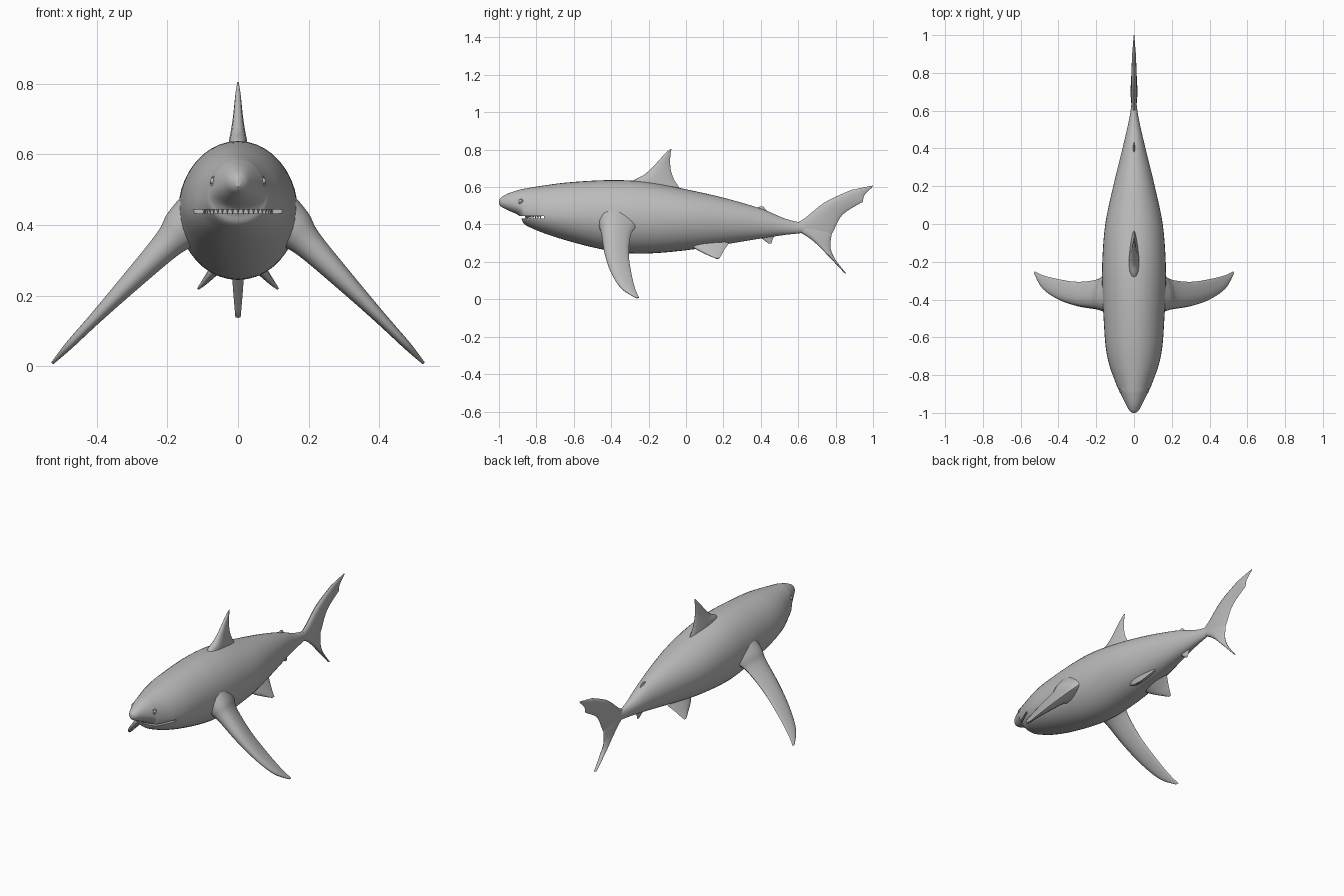
import bpy, bmesh, math
from mathutils import Vector

if "Cube" in bpy.data.objects:
    bpy.data.objects.remove(bpy.data.objects["Cube"])

skin = bpy.data.materials.new("grey skin")
skin.diffuse_color = (0.5, 0.5, 0.5, 1)
skin.use_nodes = True
skin.node_tree.nodes["Principled BSDF"].inputs["Base Color"].default_value = skin.diffuse_color


def spline(rows, steps):
    """Smooth interpolation through rows of numbers (Catmull-Rom)."""
    out = []
    for i in range(len(rows) - 1):
        p0, p1 = rows[max(i - 1, 0)], rows[i]
        p2, p3 = rows[i + 1], rows[min(i + 2, len(rows) - 1)]
        for s in range(steps):
            t = s / steps
            out.append([b + 0.5 * t * (c - a + t * (2*a - 5*b + 4*c - d + t * (3*(b - c) + d - a)))
                        for a, b, c, d in zip(p0, p1, p2, p3)])
    return out + [list(rows[-1])]


def finish(name, bm, angle=50):
    bmesh.ops.recalc_face_normals(bm, faces=bm.faces)
    me = bpy.data.meshes.new(name)
    bm.to_mesh(me)
    bm.free()
    ob = bpy.data.objects.new(name, me)
    bpy.context.collection.objects.link(ob)
    me.materials.append(skin)
    smooth(ob, angle)
    return ob


def smooth(ob, angle):
    bpy.ops.object.select_all(action='DESELECT')
    bpy.context.view_layer.objects.active = ob
    ob.select_set(True)
    bpy.ops.object.shade_smooth_by_angle(angle=math.radians(angle))


def loft(name, rings, angle=50):
    bm = bmesh.new()
    loops = [[bm.verts.new(p) for p in ring] for ring in rings]
    n = len(loops[0])
    for a, b in zip(loops, loops[1:]):
        for i in range(n):
            bm.faces.new((a[i], a[(i + 1) % n], b[(i + 1) % n], b[i]))
    bm.faces.new(loops[0])
    bm.faces.new(loops[-1])
    return finish(name, bm, angle)


def fin(name, rows, mirrored=False):
    """rows: leading point xyz, trailing point xyz, half thickness."""
    for side in ((1, -1) if mirrored else (1,)):
        rings = []
        secs = spline(rows, 5)
        span = Vector(rows[-1][:3]) + Vector(rows[-1][3:6]) - Vector(rows[0][:3]) - Vector(rows[0][3:6])
        for r in secs:
            lead, trail = Vector(r[:3]), Vector(r[3:6])
            across = (trail - lead).cross(span).normalized() * max(r[6], 0.0015)
            ring = []
            for k in range(16):
                a = 2 * math.pi * k / 16
                u = (1 - math.cos(a)) / 2
                p = lead.lerp(trail, u) + across * math.sin(a) * (1.25 - 0.75 * u)
                ring.append((p.x * side, p.y, p.z))
            rings.append(ring)
        label = name if not mirrored else ("right_" if side > 0 else "left_") + name
        loft(label, rings)


# Body: y, bottom, widest height, top, half width
stations = [
    (-1.0, .508, .52, .532, .008), (-.985, .493, .52, .547, .026),
    (-.95, .475, .515, .566, .045), (-.90, .452, .50, .583, .070),
    (-.88, .43, .49, .588, .080), (-.865, .402, .475, .591, .088),
    (-.82, .378, .465, .599, .105), (-.75, .35, .455, .61, .130),
    (-.65, .318, .45, .623, .150), (-.50, .278, .445, .634, .161),
    (-.35, .25, .44, .637, .168), (-.20, .245, .435, .626, .168),
    (0, .262, .43, .588, .152), (.20, .292, .42, .543, .110),
    (.40, .325, .405, .485, .061), (.52, .343, .39, .435, .033),
    (.60, .352, .382, .413, .018), (.67, .36, .382, .405, .010)]
rings = []
for y, zb, zm, zt, w in spline(stations, 5):
    ring = []
    for k in range(40):
        a = 2 * math.pi * k / 40
        s = math.sin(a)
        ring.append((w * math.cos(a), y, zm + s * ((zt - zm) if s > 0 else (zm - zb))))
    rings.append(ring)
body = loft("body", rings)

# Mouth slit cut through the front of the head
bm = bmesh.new()
bmesh.ops.create_cube(bm, size=1)
for v in bm.verts:
    v.co = (v.co.x * .5, -.88 + v.co.y * .24, .438 + v.co.z * .012)
cutter = finish("mouth_cutter", bm)
cutter.hide_render = True
mod = body.modifiers.new("mouth", 'BOOLEAN')
mod.operation, mod.object, mod.solver = 'DIFFERENCE', cutter, 'EXACT'
bpy.context.view_layer.objects.active = body
bpy.ops.object.modifier_apply(modifier="mouth")
bpy.data.objects.remove(cutter)
smooth(body, 40)

# Teeth along the upper jaw
bm = bmesh.new()
for i in range(-9, 10):
    t = i / 9
    before = set(bm.verts)
    bmesh.ops.create_cone(bm, segments=6, radius1=.001, radius2=.005, depth=.012, cap_ends=True)
    for v in set(bm.verts) - before:
        v.co += Vector((.098 * math.sin(t * 1.4), -.772 - .085 * math.cos(t * 1.5), .438))
finish("teeth", bm)

# Eyes with raised lids
for side, label in ((1, "right"), (-1, "left")):
    pos = Vector((side * .071, -.885, .524))
    axis = Vector((side, -.45, .25)).to_track_quat('Z', 'Y')
    bpy.ops.mesh.primitive_uv_sphere_add(segments=16, ring_count=10, radius=.009, location=pos)
    bpy.context.object.name = label + "_eye"
    bpy.context.object.data.materials.append(skin)
    smooth(bpy.context.object, 50)
    bpy.ops.mesh.primitive_torus_add(major_segments=20, minor_segments=8, major_radius=.012,
                                     minor_radius=.003, location=pos, rotation=axis.to_euler())
    bpy.context.object.name = label + "_eyelid"
    bpy.context.object.data.materials.append(skin)
    smooth(bpy.context.object, 50)


def upright(rows):
    """Sections in the middle plane: lead y z, trail y z, half thickness."""
    return [(0, a, b, 0, c, d, t) for a, b, c, d, t in rows]


def level(rows):
    """Side fin sections at one x and z: x, z, lead y, trail y, half thickness."""
    return [(x, a, z, x, b, z, t) for x, z, a, b, t in rows]


# Back and belly fins
fin("dorsal_fin", upright([
    (-.34, .57, -.01, .56, .034), (-.28, .635, -.055, .625, .028), (-.225, .665, -.072, .66, .022),
    (-.175, .71, -.083, .70, .015), (-.12, .77, -.084, .765, .008), (-.083, .805, -.078, .802, .002)]))
fin("second_dorsal_fin", upright([
    (.29, .45, .48, .43, .014), (.36, .483, .44, .465, .009), (.405, .498, .415, .494, .002)]))
fin("anal_fin", upright([
    (.36, .36, .50, .37, .014), (.405, .325, .468, .33, .008), (.443, .297, .457, .298, .002)]))

# Paired side fins
fin("pectoral_fin", level([
    (.09, .44, -.48, -.22, .085), (.155, .39, -.465, -.265, .066), (.20, .345, -.452, -.295, .046),
    (.30, .243, -.435, -.306, .031), (.40, .14, -.40, -.292, .019), (.48, .057, -.345, -.272, .012),
    (.526, .008, -.268, -.25, .004)]), True)
fin("pelvic_fin", level([
    (.04, .30, .01, .23, .024), (.072, .265, .06, .205, .015), (.095, .238, .115, .19, .009),
    (.114, .218, .16, .178, .003)]), True)

# Tail lobes
fin("upper_tail_lobe", upright([
    (.56, .395, .74, .29, .012), (.63, .43, .783, .355, .017), (.74, .517, .835, .45, .016),
    (.87, .579, .925, .51, .011), (.905, .588, .945, .522, .009), (.93, .594, .953, .555, .007),
    (1.0, .608, .995, .598, .002)]))
fin("lower_tail_lobe", upright([
    (.56, .375, .76, .43, .012), (.62, .352, .777, .35, .018), (.685, .307, .772, .28, .019),
    (.755, .238, .797, .215, .016), (.847, .14, .858, .137, .008)]))
